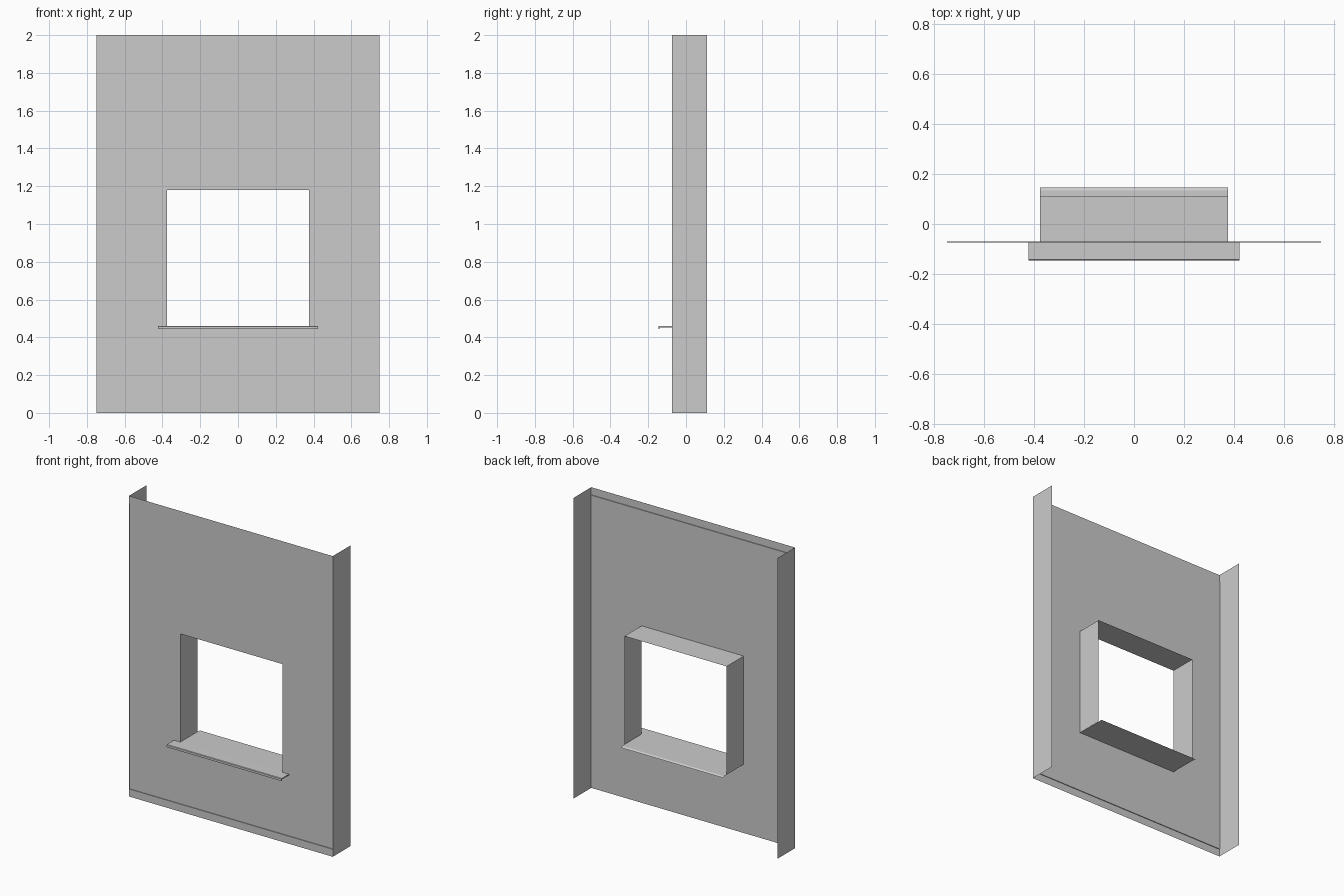
import bpy
import bmesh

if "Cube" in bpy.data.objects:
    bpy.data.objects.remove(bpy.data.objects["Cube"])

W, HOLE = 0.75, 0.376           # half widths of panel and opening
Z0, Z1 = 0.46, 1.18             # opening bottom and top
FRONT, BACK = -0.07, 0.11       # skin plane and back edge of the returns
LIP = 0.005                     # step of the top and bottom strips


def make_object(name, bm):
    bmesh.ops.remove_doubles(bm, verts=bm.verts, dist=1e-5)
    mesh = bpy.data.meshes.new(name)
    bm.to_mesh(mesh)
    bm.free()
    obj = bpy.data.objects.new(name, mesh)
    bpy.context.collection.objects.link(obj)
    return obj


def sweep_x(name, xs, profile, closed=False, skip=None):
    """Sheet from a (y, z) profile swept along the x stations."""
    bm = bmesh.new()
    rows = [[bm.verts.new((x, y, z)) for x in xs] for y, z in profile]
    count = len(rows) if closed else len(rows) - 1
    for j in range(count):
        a, b = rows[j], rows[(j + 1) % len(rows)]
        for i in range(len(xs) - 1):
            if (i, j) != skip:
                bm.faces.new((a[i], a[i + 1], b[i + 1], b[i]))
    if closed:
        bm.faces.new([r[0] for r in rows])
        bm.faces.new([r[-1] for r in reversed(rows)])
        bmesh.ops.recalc_face_normals(bm, faces=bm.faces)
    return make_object(name, bm)


def side_sheet(name, x, y0, y1, z0, z1):
    """Vertical sheet facing away from the centre."""
    bm = bmesh.new()
    pts = [(x, y0, z0), (x, y1, z0), (x, y1, z1), (x, y0, z1)]
    if x < 0:
        pts.reverse()
    bm.faces.new([bm.verts.new(p) for p in pts])
    return make_object(name, bm)


# Front skin with stepped top and bottom strips, opening left out
sweep_x("wall_skin", [-W, -HOLE, HOLE, W],
        [(FRONT - LIP, 0), (FRONT - LIP, 0.05), (FRONT, 0.05), (FRONT, Z0),
         (FRONT, Z1), (FRONT, 1.95), (FRONT - LIP, 1.95), (FRONT - LIP, 2)],
        skip=(1, 3))

# Side returns of the panel and jambs of the opening
for label, s in (("left", -1), ("right", 1)):
    side_sheet(label + "_return", s * W, FRONT - LIP, BACK, 0, 2)
    side_sheet(label + "_jamb", s * HOLE, FRONT, BACK, Z0, Z1)

# Head of the opening
sweep_x("window_head", [-HOLE, HOLE], [(FRONT, Z1), (BACK, Z1)])

# Inner sill sheet running past the jambs with a small drop at the back
sweep_x("inner_sill", [-HOLE, HOLE],
        [(FRONT, Z0), (0.135, Z0 - 0.001), (0.147, Z0 - 0.008)])

# Outer sill with a down-turned drip edge
sweep_x("outer_sill", [-0.423, 0.423],
        [(FRONT, Z0), (-0.143, Z0), (-0.146, Z0 - 0.003), (-0.146, 0.443),
         (-0.139, 0.443), (-0.139, Z0 - 0.007), (FRONT, Z0 - 0.007)],
        closed=True)
